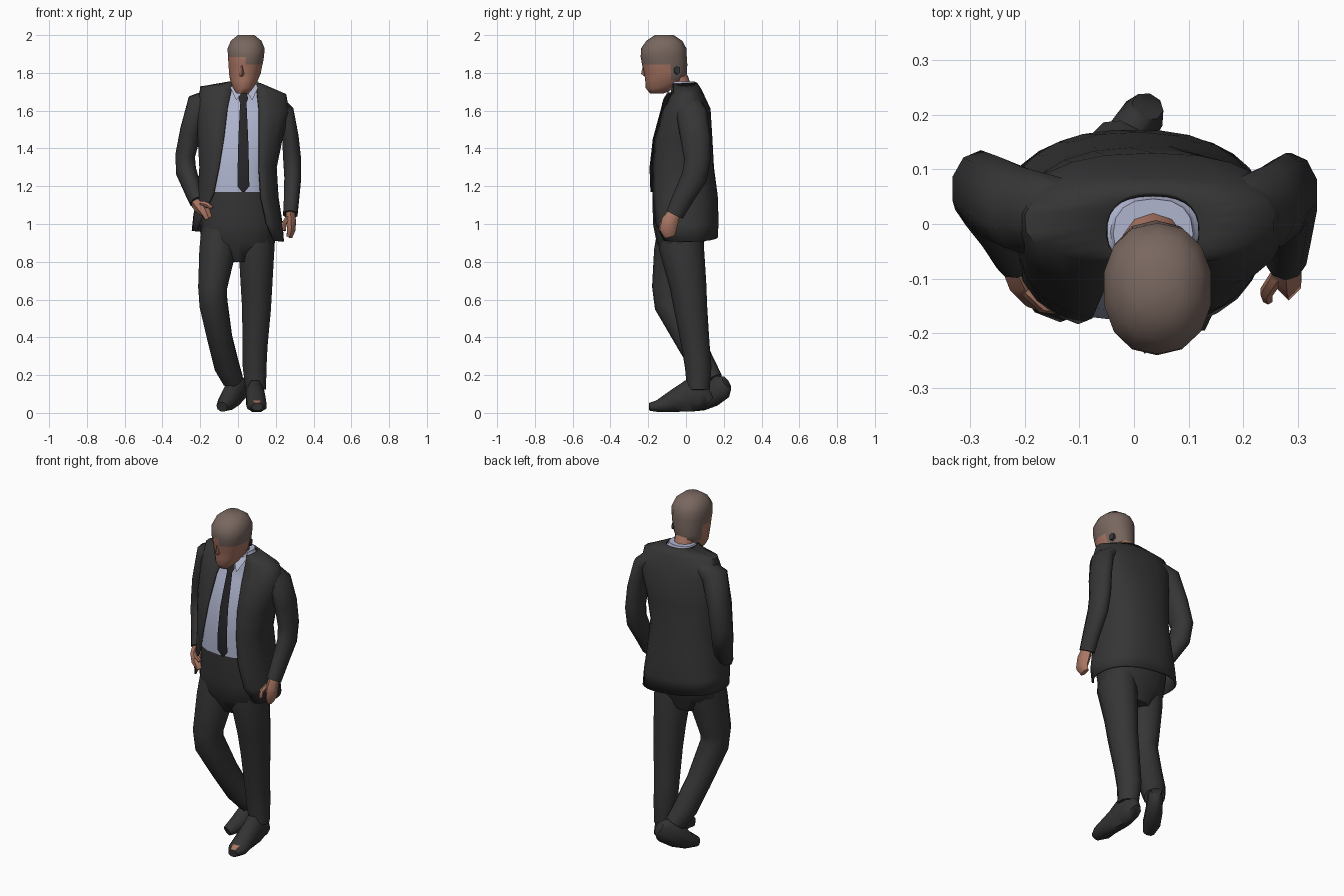
import bpy, bmesh, math
from mathutils import Vector


def mat(name, rgb):
    m = bpy.data.materials.new(name)
    m.diffuse_color = (*rgb, 1)
    return m


SUIT = mat("charcoal suit", (0.036, 0.036, 0.036))
SHIRT = mat("pale blue shirt", (0.43, 0.46, 0.62))
TIE = mat("black tie", (0.02, 0.02, 0.023))
SKIN = mat("skin", (0.40, 0.18, 0.125))
HAIR = mat("cropped hair", (0.19, 0.135, 0.115))
SHOE = mat("dark shoe", (0.034, 0.033, 0.033))


def build(name, rings, mats, rule=None, closed=True, caps=True, angle=55):
    """Skin a list of equal-length point rings."""
    bm = bmesh.new()
    vs = [[bm.verts.new(p) for p in r] for r in rings]
    n = len(vs[0])
    for a, b in zip(vs, vs[1:]):
        for i in range(n if closed else n - 1):
            j = (i + 1) % n
            bm.faces.new((a[i], a[j], b[j], b[i]))
    if caps:
        bm.faces.new(vs[0])
        bm.faces.new(vs[-1])
    bmesh.ops.recalc_face_normals(bm, faces=bm.faces)
    bm.normal_update()
    if rule:
        for f in bm.faces:
            f.material_index = rule(f.calc_center_median(), f.normal)
    me = bpy.data.meshes.new(name)
    bm.to_mesh(me)
    bm.free()
    for m in mats:
        me.materials.append(m)
    ob = bpy.data.objects.new(name, me)
    bpy.context.collection.objects.link(ob)
    bpy.ops.object.select_all(action='DESELECT')
    ob.select_set(True)
    bpy.context.view_layer.objects.active = ob
    bpy.ops.object.shade_smooth_by_angle(angle=math.radians(angle))
    return ob


def oval(z, cx, cy, rx, ry, t, p=2.4, tilt=0.0):
    """Point on a superellipse; t = 0 faces the front."""
    s, c = math.sin(t), math.cos(t)
    dx = rx * math.copysign(abs(s) ** (2 / p), s)
    dy = -ry * math.copysign(abs(c) ** (2 / p), c)
    return (cx + dx, cy + dy, z + tilt * dx)


def loft(name, levels, mats, n=12, p=2.2, rule=None):
    rings = [[oval(*l[:5], 2 * math.pi * i / n, p, l[5] if len(l) > 5 else 0)
              for i in range(n)] for l in levels]
    return build(name, rings, mats, rule)


def tube(name, pts, mats, n=8, ref=(1, 0, 0), rule=None, floor=0.0):
    """Sweep an oval along a path of (x, y, z, half_width, half_depth)."""
    P = [Vector(q[:3]) for q in pts]
    rings = []
    for i, q in enumerate(pts):
        t = (P[min(i + 1, len(P) - 1)] - P[max(i - 1, 0)]).normalized()
        u = Vector(ref)
        u = (u - t * u.dot(t)).normalized()
        v = t.cross(u)
        ring = []
        for k in range(n):
            a = 2 * math.pi * (k + 0.5) / n
            c = P[i] + u * q[3] * math.cos(a) + v * q[4] * math.sin(a)
            c.z = max(c.z, floor)
            ring.append(c)
        rings.append(ring)
    return build(name, rings, mats, rule)


# Jacket: open-fronted shell; z, cx, cy, rx, ry, tilt, left and right edge x
J = [(1.745, .035, -.015, .085, .07, -.05, -.03, .10),
     (1.705, .028, .005, .225, .075, -.09, -.035, .10),
     (1.61, .03, .0, .24, .125, -.08, -.055, .11),
     (1.45, .01, -.02, .22, .155, -.03, -.075, .11),
     (1.30, .0, -.025, .20, .168, 0, -.10, .11),
     (1.15, .0, -.015, .21, .178, -.05, -.13, .12),
     (1.02, .0, -.01, .232, .178, -.1, -.19, .15),
     (.935, .0, .0, .24, .165, -.12, -.22, .19)]
rings = []
for z, cx, cy, rx, ry, tl, xl, xr in J:
    a0 = math.asin(((xr - cx) / rx) ** 1.2)
    a1 = 2 * math.pi - math.asin(((cx - xl) / rx) ** 1.2)
    rings.append([oval(z, cx, cy, rx, ry, a0 + (a1 - a0) * i / 20, 2.4, tl)
                  for i in range(21)])
jacket = build("jacket", rings, [SUIT], closed=False, caps=False)
sol = jacket.modifiers.new("thickness", 'SOLIDIFY')
sol.thickness = 0.01
sol.offset = 0

# Shirt and trouser hips share one body inside the jacket
body = [(1.755, .035, -.018, .073, .064)]
body += [(j[0] - .008, j[1], j[2], j[3] * .92, j[4] * .92, j[5]) for j in J[:5]]
body += [(1.17, 0, -.015, .19, .163), (1.0, 0, -.025, .2, .15),
         (.9, 0, -.03, .195, .125), (.80, 0, -.02, .09, .075)]
loft("shirt_and_hips", body, [SHIRT, SUIT], n=16, p=2.4,
     rule=lambda c, n: 0 if c.z > 1.17 else 1)

# Tie: thin strip following the chest, with knot
tie = [(1.695, -.094, .016), (1.665, -.112, .026), (1.64, -.120, .016),
       (1.62, -.124, .018), (1.45, -.170, .026), (1.30, -.187, .03),
       (1.20, -.184, .032), (1.17, -.181, .008)]
build("tie", [[(.028 - w, y, z), (.028, y - .006, z), (.028 + w, y, z),
               (.028, y + .02, z)] for z, y, w in tie], [TIE])

# Shirt collar flaps
for s in (-1, 1):
    x = .033
    build("shirt_collar", [[(x + s * .068, -.05, 1.755), (x + s * .012, -.098, 1.70)],
                           [(x + s * .072, -.075, 1.72), (x + s * .042, -.122, 1.655)]],
          [SHIRT], closed=False, caps=False)

# Neck and head
tube("neck", [(.035, -.01, 1.67, .058, .055), (.035, -.04, 1.76, .058, .055),
              (.038, -.075, 1.83, .058, .055)], [SKIN], n=10)


def head_rule(c, n):
    if c.y > -.075:
        return 1 if c.z > 1.735 else 0
    return 1 if c.z > (1.87 if c.y < -.17 and c.x < .06 else 1.845) else 0


loft("head", [(1.69, .024, -.155, .032, .035), (1.72, .027, -.135, .055, .078),
              (1.76, .032, -.108, .075, .108), (1.80, .036, -.108, .086, .113),
              (1.845, .04, -.113, .092, .12), (1.885, .042, -.118, .098, .122),
              (1.93, .043, -.118, .1, .12), (1.97, .043, -.115, .083, .095),
              (2.0, .043, -.115, .045, .05)],
     [SKIN, HAIR], n=14, rule=head_rule)
build("nose", [[(.014, -.218, 1.85), (.022, -.226, 1.85), (.03, -.218, 1.85)],
               [(.002, -.212, 1.79), (.02, -.238, 1.795), (.038, -.212, 1.79)],
               [(.01, -.208, 1.78), (.02, -.218, 1.78), (.03, -.208, 1.78)]], [SKIN])
tube("ear", [(.10, -.05, 1.815, .022, .026), (.119, -.046, 1.815, .018, .022)],
     [SUIT], n=6, ref=(0, 1, 0))

# Sleeves
tube("right_sleeve", [(-.13, .02, 1.665, .055, .065), (-.205, .025, 1.635, .07, .08),
                      (-.25, .045, 1.49, .06, .08), (-.28, .065, 1.36, .055, .07),
                      (-.275, .05, 1.28, .056, .068), (-.235, -.02, 1.17, .046, .055),
                      (-.213, -.062, 1.115, .042, .046)], [SUIT], n=10)
tube("left_sleeve", [(.19, .02, 1.635, .055, .065), (.25, .03, 1.59, .05, .082),
                     (.277, .05, 1.46, .046, .08), (.287, .06, 1.34, .05, .07),
                     (.29, .045, 1.25, .047, .068), (.283, -.02, 1.13, .042, .055),
                     (.277, -.06, 1.05, .04, .048)], [SUIT], n=10)

# Hands: one tucked in the pocket, one hanging loosely closed
tube("right_hand", [(-.22, -.06, 1.11, .03, .034), (-.20, -.10, 1.09, .035, .035),
                    (-.175, -.13, 1.065, .03, .032), (-.155, -.13, 1.03, .022, .025)],
     [SKIN], n=6)
tube("right_thumb", [(-.195, -.12, 1.11, .014, .014), (-.165, -.15, 1.105, .014, .014),
                     (-.14, -.155, 1.085, .01, .01)], [SKIN], n=6, ref=(0, 0, 1))
tube("left_hand", [(.277, -.06, 1.06, .028, .033), (.28, -.085, 1.015, .03, .045),
                   (.283, -.095, .97, .026, .045), (.272, -.085, .935, .018, .03)],
     [SKIN], n=6)
tube("left_thumb", [(.262, -.095, 1.03, .014, .014), (.242, -.125, 1.0, .013, .013),
                    (.245, -.138, .965, .01, .01)], [SKIN], n=6)

# Trouser legs: straight standing leg, bent crossing leg
tube("left_leg", [(.095, -.03, 1.0, .09, .11), (.098, -.025, .88, .1, .12),
                  (.098, .01, .68, .088, .098), (.098, .025, .55, .08, .088),
                  (.09, .05, .36, .07, .075), (.088, .065, .24, .066, .07),
                  (.095, .065, .12, .056, .06)], [SUIT], n=10)
tube("right_leg", [(-.1, -.035, 1.0, .095, .11), (-.11, -.055, .85, .1, .115),
                   (-.135, -.085, .66, .08, .095), (-.13, -.08, .58, .078, .09),
                   (-.095, .015, .39, .068, .075), (-.06, .09, .25, .068, .068),
                   (-.025, .14, .17, .056, .058)], [SUIT], n=10)

# Shoes: flat standing shoe and trailing shoe with raised heel
tube("left_shoe", [(.09, .115, .05, .034, .045), (.09, .08, .085, .05, .088),
                   (.09, .01, .09, .052, .09), (.095, -.07, .06, .055, .062),
                   (.1, -.15, .035, .055, .034), (.102, -.195, .032, .03, .022)],
     [SHOE, SKIN], rule=lambda c, n: int(-.19 < c.y < -.15 and n.z > .8))
tube("right_shoe", [(.025, .215, .16, .03, .042), (.01, .19, .14, .043, .072),
                    (-.03, .13, .095, .048, .07), (-.06, .075, .055, .05, .048),
                    (-.085, .02, .032, .032, .028)], [SHOE], ref=(.8, -.6, 0))
